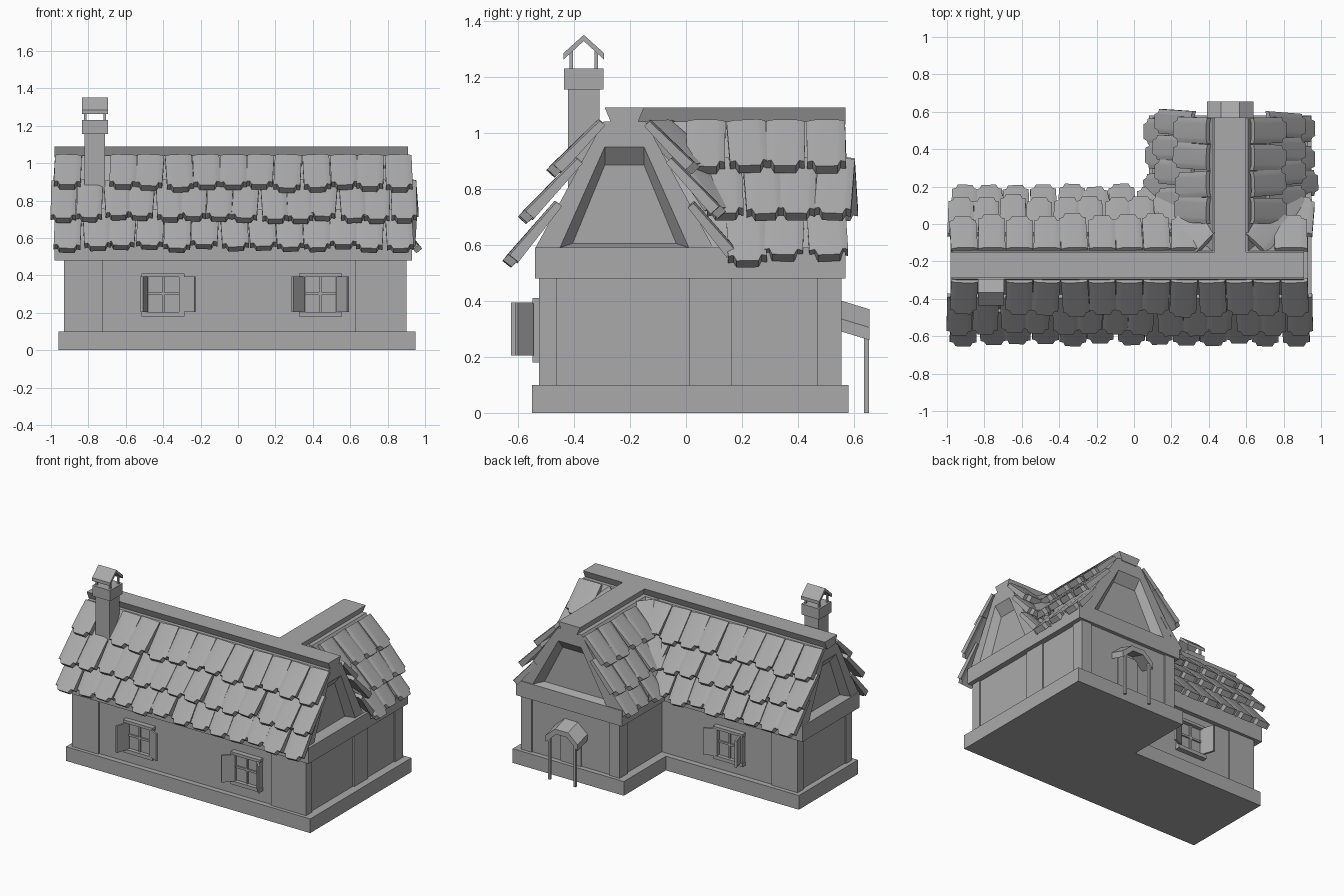
import bpy, bmesh, math, random
from mathutils import Matrix, Vector

random.seed(4)
cube = bpy.data.objects.get("Cube")
if cube:
    bpy.data.objects.remove(cube, do_unlink=True)

grey = bpy.data.materials.new("stone_grey")
grey.use_nodes = True
grey.diffuse_color = (0.4, 0.4, 0.4, 1)
grey.node_tree.nodes["Principled BSDF"].inputs["Base Color"].default_value = (0.4, 0.4, 0.4, 1)


def finish(name, bm, smooth=False):
    bmesh.ops.recalc_face_normals(bm, faces=bm.faces)
    mesh = bpy.data.meshes.new(name)
    bm.to_mesh(mesh)
    bm.free()
    mesh.materials.append(grey)
    ob = bpy.data.objects.new(name, mesh)
    bpy.context.scene.collection.objects.link(ob)
    if smooth:
        bpy.ops.object.select_all(action='DESELECT')
        ob.select_set(True)
        bpy.context.view_layer.objects.active = ob
        bpy.ops.object.shade_smooth_by_angle(angle=math.radians(30))
    return ob


def add_box(bm, x, y, z, turn=None):
    size = Vector((x[1] - x[0], y[1] - y[0], z[1] - z[0]))
    mid = Vector((x[0] + x[1], y[0] + y[1], z[0] + z[1])) / 2
    mat = Matrix.Translation(mid) @ Matrix.Diagonal((*size, 1))
    bmesh.ops.create_cube(bm, size=1, matrix=(turn @ mat) if turn else mat)


def boxes(name, specs):
    bm = bmesh.new()
    for spec in specs:
        add_box(bm, *spec)
    return finish(name, bm)


def loft(name, rings):
    bm = bmesh.new()
    loops = [[bm.verts.new(p) for p in ring] for ring in rings]
    n = len(rings[0])
    for a, b in zip(loops, loops[1:]):
        for i in range(n):
            bm.faces.new((a[i], a[(i + 1) % n], b[(i + 1) % n], b[i]))
    bm.faces.new(loops[0])
    bm.faces.new(loops[-1])
    return finish(name, bm)


MAIN_Y, WING_X = -0.22, 0.515


def main_pt(a, u, z):
    return Vector((a, MAIN_Y + u, z))


def wing_pt(a, u, z):
    return Vector((WING_X + u, a, z))


# Plinth, walls and raised corner panels
boxes("main_plinth", [((-.96, .95), (-.55, .11), (0, .1))])
boxes("wing_plinth", [((.08, .95), (0, .58), (0, .1))])
boxes("main_walls", [((-.92, .89), (-.513, .07), (.09, .5))])
boxes("wing_walls", [((.14, .89), (0, .545), (.09, .5))])
HIGH = (.09, .49)
boxes("corner_panels", [
    ((-.93, -.725), (-.525, -.46), HIGH), ((.625, .9), (-.525, -.46), HIGH),
    ((-.93, -.725), (.01, .08), HIGH), ((.7, .9), (.01, .165), HIGH),
    ((.82, .9), (.47, .555), HIGH), ((.13, .21), (.47, .555), HIGH)])

# Wall plate under the roof
boxes("main_wall_plate", [((-.98, .93), (-.54, .1), (.48, .59))])
boxes("wing_wall_plate", [((.1, .93), (.05, .57), (.48, .59))])


# Roof bodies with recessed gables, and ridge beams
OUTER, RIM, INNER = (.32, .585, .075, 1.04), (.23, .59, .07, .95), (.185, .605, .07, .885)


def gable_ring(pt, a_low, a_high, k, shape):
    low, zl, high, zh = shape
    return [pt(a_low, -low * k, zl), pt(a_low, low * k, zl),
            pt(a_high, high * k, zh), pt(a_high, -high * k, zh)]


def gable_end(pt, a, k, depth):
    return [gable_ring(pt, b, b, k, shape)
            for b, shape in ((a, OUTER), (a, RIM), (a + depth, INNER))]


def ridge(name, pt, a0, a1, w):
    loft(name, [[pt(a, u, z) for u, z in
                 ((-w + .025, 1.03), (w - .025, 1.03), (w, 1.09), (-w, 1.09))] for a in (a0, a1)])


loft("main_roof_body", gable_end(main_pt, -.97, 1, .05)[::-1] + gable_end(main_pt, .91, 1, -.05))
loft("wing_roof_body", [gable_ring(wing_pt, .08, -.2, 1.25, OUTER)]
     + gable_end(wing_pt, .565, 1.25, -.05))
ridge("main_ridge_beam", main_pt, -.98, .91, .07)
ridge("wing_ridge_beam", wing_pt, -.2, .57, .085)


# Thick roof tiles with a longer, raised middle
def add_tile(bm, top, bottom, across, width):
    down = bottom - top
    length = down.length
    down.normalize()
    normal = across.cross(down).normalized()
    if normal.z < 0:
        normal = -normal
    spin = Matrix.Rotation(random.uniform(-.06, .06), 3, normal)
    u_dir, v_dir = spin @ across, spin @ down
    drop = random.uniform(-.015, .015)
    lines = []
    for u, rise, longer in ((-.5, 0, 0), (-.36, .006, 0), (-.28, .008, .027),
                            (.28, .008, .027), (.36, .006, 0), (.5, 0, 0)):
        base = top + u_dir * (u * width) + normal * rise
        end = base + v_dir * (length + longer + drop - .02)
        lines.append([bm.verts.new(p) for p in
                      (base, end, end + normal * .04, base + normal * .025)])
    for a, b in zip(lines, lines[1:]):
        for i in range(4):
            j = (i + 1) % 4
            bm.faces.new((a[i], a[j], b[j], b[i]))
    bm.faces.new(lines[0])
    bm.faces.new(lines[-1])


# Each course: upper offset and height, lower offset and height
COURSES = ((.07, 1.025, .23, .85), (.15, .89, .33, .685), (.225, .735, .385, .53))


def add_course(bm, pt, side, course, a0, a1, count, extra=0, skip=()):
    u0, z0, u1, z1 = course
    pitch = (a1 - a0) / count
    across = (pt(1, 0, 0) - pt(0, 0, 0)).normalized()
    for i in range(count):
        if i not in skip:
            a = a0 + pitch * (i + .5)
            add_tile(bm, pt(a, side * (u0 + extra), z0), pt(a, side * (u1 + extra), z1),
                     across, pitch * .97)


front, back, wing = bmesh.new(), bmesh.new(), bmesh.new()
for row, course in enumerate(COURSES):
    start, stop, count = ((-.98, .93, 13), (-1, .955, 14), (-.98, .93, 13))[row]
    add_course(front, main_pt, -1, course, start, stop, count, skip=(1,) if row == 0 else ())
    add_course(back, main_pt, 1, course, start, (.345, .26, .16)[row], (9, 9, 8)[row])
    add_course(back, main_pt, 1, course, (.75, .82, .85)[row], (.93, .955, .96)[row], 1)
    for side in (-1, 1):
        add_course(wing, wing_pt, side, course, (0, .065, .14)[row], (.57, .605, .57)[row],
                   (4, 4, 3)[row], extra=.035)
# Diagonal tiles in the valleys between the two roofs
for side in (-1, 1):
    across = Vector((.7, -side * .7, 0)).normalized()
    add_tile(wing, Vector((WING_X + side * .12, -.11, 1.02)),
             Vector((WING_X + side * .26, .03, .86)), across, .17)
    add_tile(wing, Vector((WING_X + side * .23, .0, .89)),
             Vector((WING_X + side * .36, .12, .7)), across, .14)
finish("front_roof_tiles", front, True)
finish("back_roof_tiles", back, True)
finish("wing_roof_tiles", wing, True)

# Chimney with a little gabled hood
CX, CY = -.765, -.365
boxes("chimney_stack", [((CX - .055, CX + .055), (CY - .057, CY + .057), (.75, 1.16))])
boxes("chimney_collar", [((CX - .07, CX + .07), (CY - .07, CY + .07), (1.155, 1.23))])
boxes("chimney_hood_posts", [((CX + sx * .052 - .006, CX + sx * .052 + .006),
                              (CY + sy * .045 - .006, CY + sy * .045 + .006), (1.22, 1.3))
                             for sx in (-1, 1) for sy in (-1, 1)])
HOOD = ((-.072, 1.285), (0, 1.35), (.072, 1.285), (.072, 1.262), (0, 1.328), (-.072, 1.262))
loft("chimney_hood", [[(x, CY + y, z) for y, z in HOOD] for x in (CX - .07, CX + .07)])


# Windows with glazing bars and open shutters
def window(name, x, y, out, angles):
    bm = bmesh.new()
    place = Matrix.Translation((x, y, 0))
    if out > 0:
        place = place @ Matrix.Rotation(math.pi, 4, 'Z')
    for s in (-1, 1):
        add_box(bm, sorted((s * .085, s * .11)), (-.032, .01), (.19, .4), place)
    add_box(bm, (-.115, .115), (-.036, .01), (.39, .41), place)
    add_box(bm, (-.115, .115), (-.036, .01), (.18, .205), place)
    add_box(bm, (-.09, .09), (-.008, .01), (.2, .395), place)
    add_box(bm, (-.007, .007), (-.018, .01), (.2, .395), place)
    add_box(bm, (-.09, .09), (-.018, .01), (.295, .309), place)
    finish(name + "_frame", bm)
    bm = bmesh.new()
    for s, angle in zip((-1, 1), angles):
        hinge = Matrix.Translation((s * .088, -.025, 0)) @ Matrix.Rotation(-s * math.radians(angle), 4, 'Z')
        add_box(bm, sorted((0, s * .09)), (-.007, .007), (.205, .395), place @ hinge)
    finish(name + "_shutters", bm)


window("front_right_window", -.4, -.513, -1, (72, 25))
window("front_left_window", .44, -.513, -1, (48, 48))
window("back_window", -.4, .07, 1, (25, 72))

# Porch: faceted canopy, two thin posts and a door
ARCH = ((-.125, -.065), (-.05, 0), (.05, 0), (.125, -.065),
        (.125, -.11), (.04, -.035), (-.04, -.035), (-.125, -.11))
loft("porch_canopy", [[(WING_X + u, y, z + h) for u, h in ARCH]
                      for y, z in ((.54, .405), (.655, .37))])
boxes("porch_posts", [((WING_X + s * .1 - .009, WING_X + s * .1 + .009), (.635, .653), (0, .3))
                      for s in (-1, 1)])
boxes("door", [((WING_X - .08, WING_X + .08), (.54, .553), (.1, .35))])
